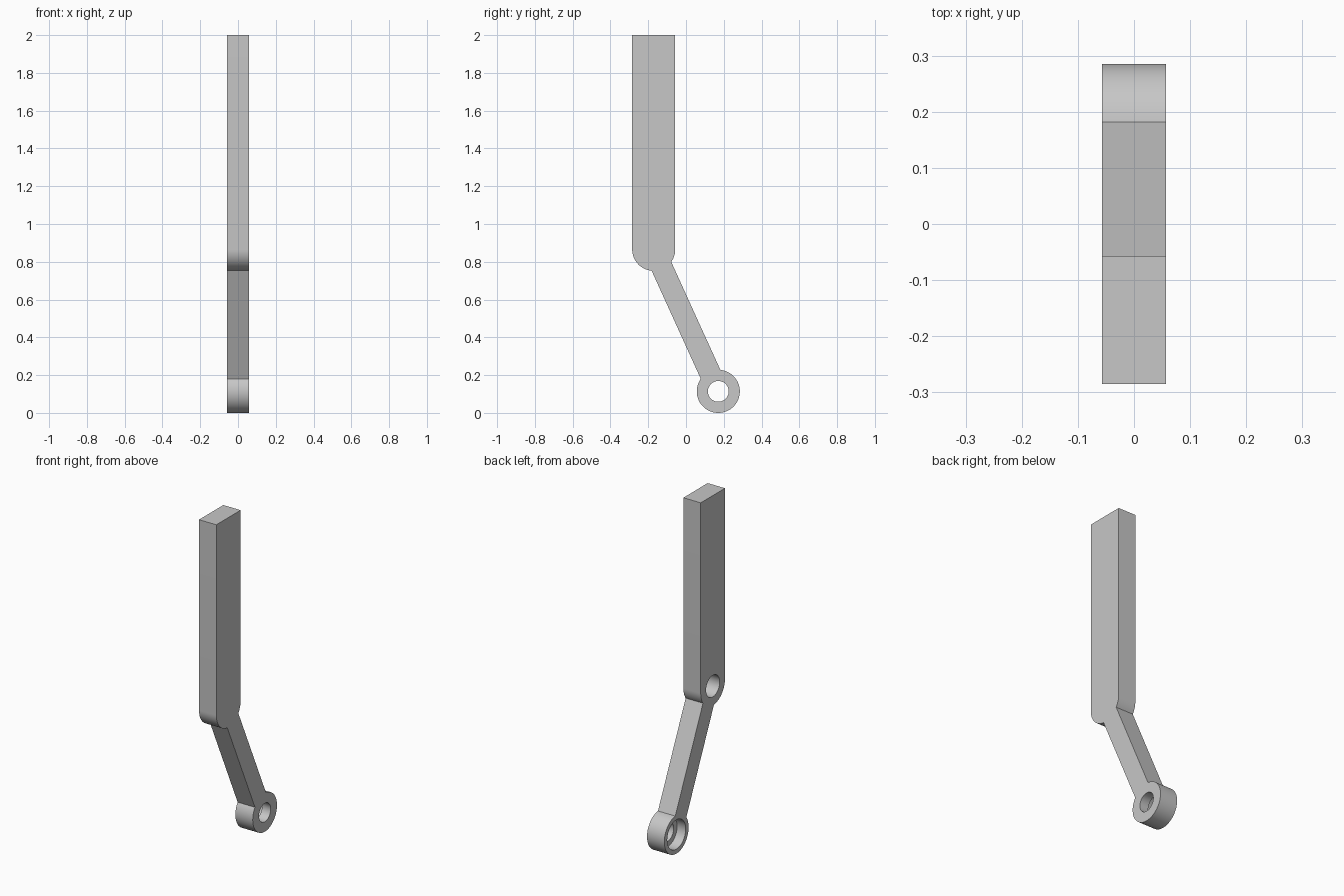
import bpy
import bmesh
from math import atan2, cos, sin, pi, radians

cube = bpy.data.objects.get("Cube")
if cube:
    bpy.data.objects.remove(cube, do_unlink=True)

HALF = 0.057               # half thickness along x
R = 0.114                  # radius of both rounded ends
PIVOT = (-0.171, 0.866)    # (y, z) of the bend
EYE = (0.171, 0.114)       # (y, z) of the lower ring
TOP = 2.0

grey = bpy.data.materials.new("light_grey")
grey.use_nodes = True
grey.diffuse_color = (0.57, 0.57, 0.57, 1)
grey.node_tree.nodes["Principled BSDF"].inputs["Base Color"].default_value = (0.57, 0.57, 0.57, 1)


def arc(center, radius, start, end):
    """Points along an arc in the y-z plane."""
    n = max(2, round(abs(end - start) / radians(5)))
    return [(center[0] + radius * cos(start + (end - start) * i / n),
             center[1] + radius * sin(start + (end - start) * i / n)) for i in range(n + 1)]


def extrude(name, outline, x0, x1):
    """Extrude a y-z outline from x0 to x1."""
    bm = bmesh.new()
    face = bm.faces.new([bm.verts.new((x0, y, z)) for y, z in outline])
    out = bmesh.ops.extrude_face_region(bm, geom=[face])
    moved = [v for v in out["geom"] if isinstance(v, bmesh.types.BMVert)]
    bmesh.ops.translate(bm, vec=(x1 - x0, 0, 0), verts=moved)
    bmesh.ops.recalc_face_normals(bm, faces=bm.faces)
    mesh = bpy.data.meshes.new(name)
    bm.to_mesh(mesh)
    bm.free()
    mesh.materials.append(grey)
    obj = bpy.data.objects.new(name, mesh)
    bpy.context.collection.objects.link(obj)
    return obj


def drill(obj, center, radius, x0, x1):
    """Cut a round hole along x."""
    cutter = extrude("hole_cutter", arc(center, radius, 0, 2 * pi)[:-1], x0, x1)
    cutter.hide_render = True
    mod = obj.modifiers.new("hole", "BOOLEAN")
    mod.operation = "DIFFERENCE"
    mod.solver = "EXACT"
    mod.object = cutter
    bpy.context.view_layer.objects.active = obj
    bpy.ops.object.modifier_apply(modifier=mod.name)
    bpy.data.objects.remove(cutter, do_unlink=True)


# Bent lever: straight bar, rounded elbow, slanted arm and ring in one outline
slant = atan2(EYE[1] - PIVOT[1], EYE[0] - PIVOT[0])
spread = pi / 6            # the arm is as wide as one end radius
outline = [(PIVOT[0] + R, TOP), (PIVOT[0] - R, TOP)]
outline += arc(PIVOT, R, -pi, slant - spread)
outline += arc(EYE, R, slant - pi + spread, slant + pi - spread)
outline += arc(PIVOT, R, slant + spread, 0)
lever = extrude("bent_lever", outline, -HALF, HALF)

# Blind pivot socket, ring through-hole and its counterbore
drill(lever, PIVOT, 0.064, -0.1, 0.035)
drill(lever, EYE, 0.055, -0.1, 0.1)
drill(lever, EYE, 0.087, -0.1, 0.0)

# Smooth the round walls, keep edges sharp
bpy.ops.object.select_all(action="DESELECT")
lever.select_set(True)
bpy.context.view_layer.objects.active = lever
bpy.ops.object.shade_smooth_by_angle(angle=radians(30))
